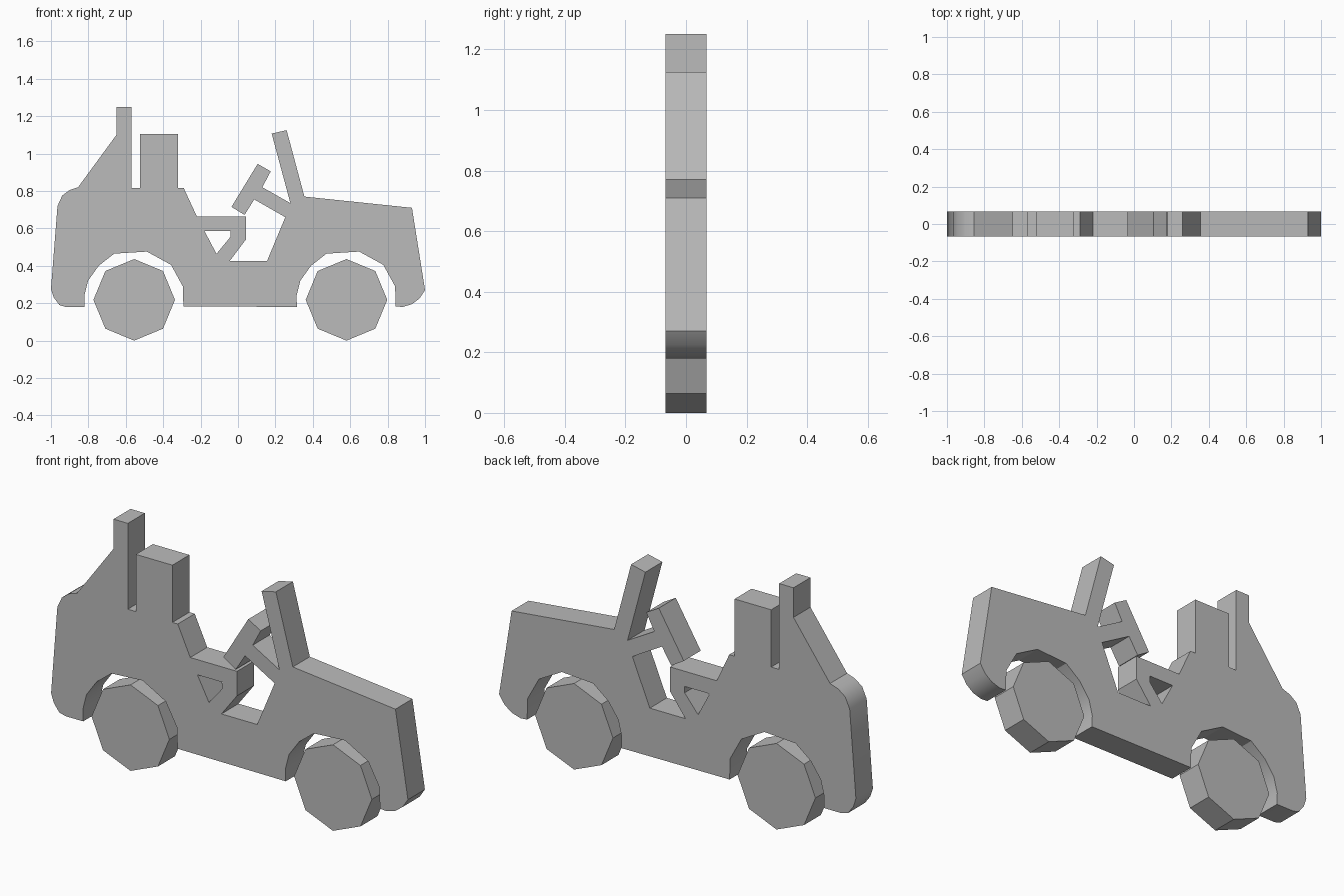
import bpy
import bmesh
from math import cos, sin, pi, radians
from mathutils import Vector

HALF_THICKNESS = 0.068
WHEEL_RADIUS = 0.218
AXLES = {"rear_wheel": -0.555, "front_wheel": 0.58}

default_cube = bpy.data.objects.get("Cube")
if default_cube:
    bpy.data.objects.remove(default_cube, do_unlink=True)

# One plain grey for the whole cut-out
grey = bpy.data.materials.new("plain_grey")
grey.use_nodes = True
colour = (0.5, 0.5, 0.5, 1.0)
grey.diffuse_color = colour
grey.node_tree.nodes["Principled BSDF"].inputs["Base Color"].default_value = colour


def slab(name, *loops, smooth_angle=None):
    """Fill the closed loops (outline first, then holes) and extrude along y."""
    bm = bmesh.new()
    edges = []
    for loop in loops:
        verts = [bm.verts.new((x, -HALF_THICKNESS, z)) for x, z in loop]
        for here, after in zip(verts, verts[1:] + verts[:1]):
            edges.append(bm.edges.new((here, after)))
    bmesh.ops.triangle_fill(bm, edges=edges, use_beauty=True, use_dissolve=False)
    extruded = bmesh.ops.extrude_face_region(
        bm, geom=bm.faces[:], use_keep_orig=True)
    moved = [item for item in extruded["geom"] if isinstance(item, bmesh.types.BMVert)]
    bmesh.ops.translate(bm, verts=moved, vec=Vector((0, 2 * HALF_THICKNESS, 0)))
    bmesh.ops.recalc_face_normals(bm, faces=bm.faces[:])
    mesh = bpy.data.meshes.new(name)
    bm.to_mesh(mesh)
    bm.free()
    mesh.materials.append(grey)
    part = bpy.data.objects.new(name, mesh)
    bpy.context.collection.objects.link(part)
    if smooth_angle:
        bpy.ops.object.select_all(action="DESELECT")
        part.select_set(True)
        bpy.context.view_layer.objects.active = part
        bpy.ops.object.shade_smooth_by_angle(angle=radians(smooth_angle))
    return part


def wheel_arch(axle_x):
    """Faceted wheel opening, from its rear foot to its front foot."""
    points = [(-.265, .18), (-.267, .24), (-.247, .32), (-.19, .4), (-.107, .465),
              (.068, .476), (.197, .405), (.26, .29), (.263, .183)]
    return [(axle_x + x, z) for x, z in points]


# Body profile, section by section, running round from the rear foot
front_end = [(.88, .18), (.93, .195), (.97, .225), (1, .27), (.93, .71)]
windscreen = [(.355, .77), (.26, 1.125), (.18, 1.107), (.28, .735)]
steering_wheel = [(.13, .82), (.175, .905), (.105, .945), (-.035, .715),
                  (.035, .672), (.087, .755)]
footwell = [(.253, .66), (.155, .425), (-.045, .425), (.042, .54)]
front_seat = [(.042, .664), (-.22, .664), (-.29, .815), (-.32, .815)]
seat_back = [(-.32, 1.105), (-.525, 1.105), (-.525, .815)]
roll_bar = [(-.57, .815), (-.57, 1.25), (-.65, 1.25), (-.65, 1.1)]
rear_end = [(-.855, .82), (-.9, .805), (-.94, .775), (-.965, .72),
            (-1, .275), (-.985, .23), (-.955, .19), (-.92, .18)]

outline = (wheel_arch(AXLES["rear_wheel"]) + wheel_arch(AXLES["front_wheel"])
           + front_end + windscreen + steering_wheel + footwell
           + front_seat + seat_back + roll_bar + rear_end)
seat_opening = [(-.18, .587), (-.04, .587), (-.04, .555), (-.115, .464)]
slab("vehicle_body", outline, seat_opening, smooth_angle=30)

# Octagonal wheels standing on a corner
for wheel_name, axle_x in AXLES.items():
    corners = [(axle_x + WHEEL_RADIUS * sin(step * pi / 4),
                WHEEL_RADIUS + WHEEL_RADIUS * cos(step * pi / 4)) for step in range(8)]
    slab(wheel_name, corners)
